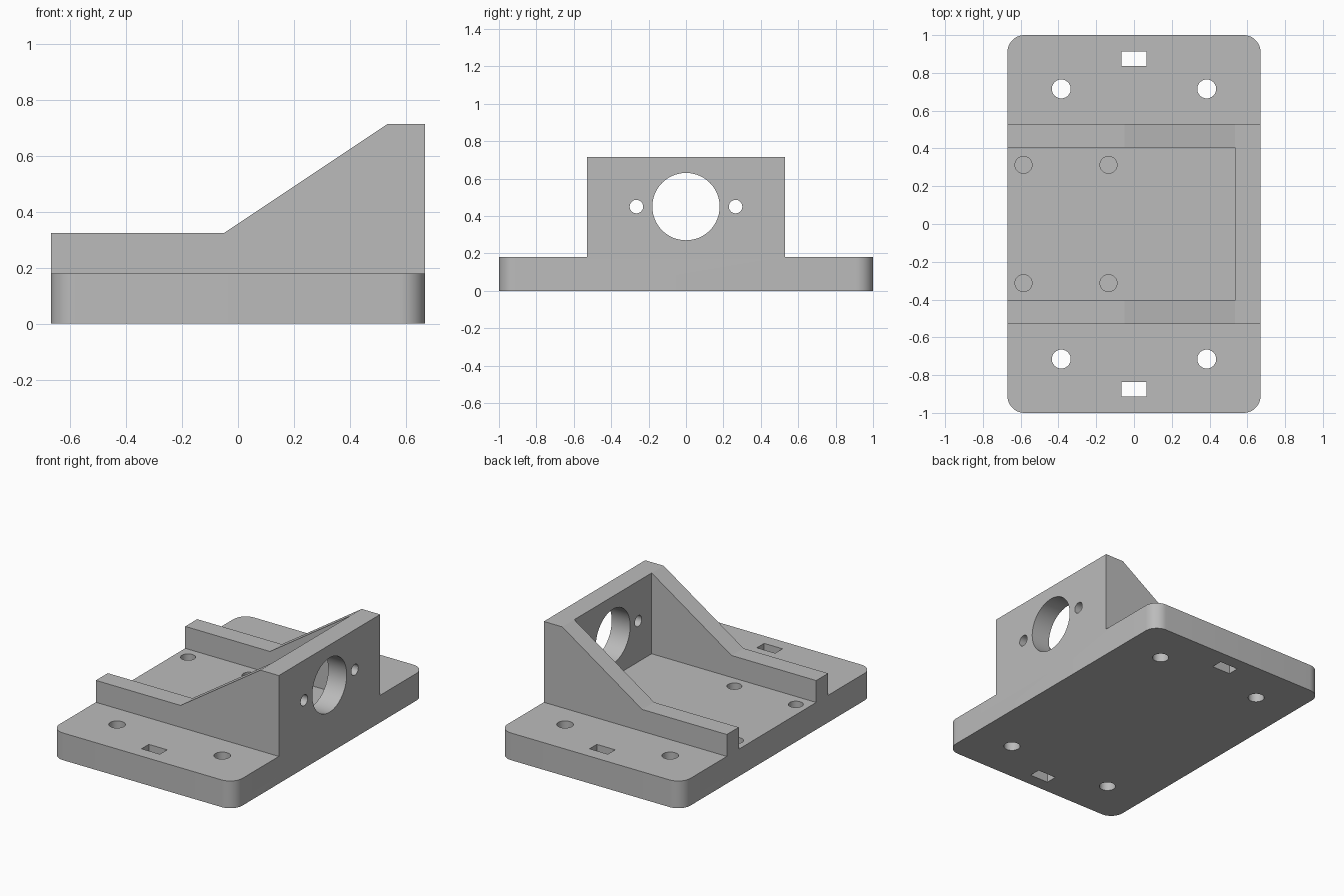
import bpy, bmesh, math
from mathutils import Matrix, Vector

if "Cube" in bpy.data.objects:
    bpy.data.objects.remove(bpy.data.objects["Cube"], do_unlink=True)

grey = bpy.data.materials.new("plain grey")
grey.use_nodes = True
colour = (0.5, 0.5, 0.5, 1)
grey.diffuse_color = colour
grey.node_tree.nodes["Principled BSDF"].inputs["Base Color"].default_value = colour

HALF_X, FLOOR = 0.67, 0.18


def add_object(name, bm):
    bmesh.ops.recalc_face_normals(bm, faces=bm.faces)
    mesh = bpy.data.meshes.new(name)
    bm.to_mesh(mesh)
    bm.free()
    mesh.materials.append(grey)
    obj = bpy.data.objects.new(name, mesh)
    bpy.context.collection.objects.link(obj)
    return obj


def box(name, low, high, corner=0):
    low, high = Vector(low), Vector(high)
    bm = bmesh.new()
    bmesh.ops.create_cube(bm, size=1)
    bmesh.ops.scale(bm, vec=high - low, verts=bm.verts)
    bmesh.ops.translate(bm, vec=(low + high) / 2, verts=bm.verts)
    if corner:
        upright = [e for e in bm.edges
                   if abs(e.verts[0].co.z - e.verts[1].co.z) > 0.01]
        bmesh.ops.bevel(bm, geom=upright, offset=corner, segments=12,
                        profile=0.5, affect='EDGES')
    return add_object(name, bm)


def cylinder(name, centre, radius, depth, axis='Z'):
    bm = bmesh.new()
    turn = Matrix.Rotation(math.pi / 2, 4, 'Y') if axis == 'X' else Matrix()
    bmesh.ops.create_cone(bm, cap_ends=True, segments=64, radius1=radius,
                          radius2=radius, depth=depth,
                          matrix=Matrix.Translation(centre) @ turn)
    return add_object(name, bm)


def prism(name, outline, half_width):
    bm = bmesh.new()
    face = bm.faces.new([bm.verts.new((x, -half_width, z)) for x, z in outline])
    side = bmesh.ops.extrude_face_region(bm, geom=[face])
    verts = [v for v in side["geom"] if isinstance(v, bmesh.types.BMVert)]
    bmesh.ops.translate(bm, vec=(0, 2 * half_width, 0), verts=verts)
    return add_object(name, bm)


def combine(target, tool, operation):
    mod = target.modifiers.new(operation.lower(), 'BOOLEAN')
    mod.operation, mod.solver, mod.object = operation, 'EXACT', tool
    bpy.context.view_layer.objects.active = target
    bpy.ops.object.modifier_apply(modifier=mod.name)
    bpy.data.objects.remove(tool, do_unlink=True)


# Sloped bracket, hollowed between its two side walls
bracket = prism("bracket", [(-HALF_X, 0.05), (-HALF_X, 0.325), (-0.05, 0.325),
                            (0.535, 0.715), (HALF_X, 0.715), (HALF_X, 0.05)], 0.53)
combine(bracket, box("pocket", (-1, -0.405, FLOOR), (0.535, 0.405, 1)), 'DIFFERENCE')

# Rounded base plate joined to the bracket
mount = box("motor_mount", (-HALF_X, -1, 0), (HALF_X, 1, FLOOR), corner=0.09)
combine(mount, bracket, 'UNION')

# Large bore and screw holes through the upright plate
for y, radius in ((0, 0.18), (-0.265, 0.036), (0.265, 0.036)):
    combine(mount, cylinder("bore", (0.6, y, 0.45), radius, 0.4, 'X'), 'DIFFERENCE')

for side in (-1, 1):
    # Through holes and slot in each flange
    for x in (-0.385, 0.385):
        combine(mount, cylinder("bolt_hole", (x, side * 0.715, 0.1), 0.05, 0.4),
                'DIFFERENCE')
    combine(mount, box("slot", (-0.067, side * 0.875 - 0.038, -0.1),
                       (0.067, side * 0.875 + 0.038, 0.3)), 'DIFFERENCE')
    # Blind holes in the pocket floor
    for x in (-0.585, -0.135):
        combine(mount, cylinder("blind_hole", (x, side * 0.313, FLOOR), 0.045, 0.2),
                'DIFFERENCE')

# Merge coplanar faces and keep edges crisp
bm = bmesh.new()
bm.from_mesh(mount.data)
bmesh.ops.remove_doubles(bm, verts=bm.verts, dist=0.0001)
bmesh.ops.dissolve_limit(bm, angle_limit=0.01, verts=bm.verts, edges=bm.edges)
bm.to_mesh(mount.data)
bm.free()
bpy.ops.object.select_all(action='DESELECT')
mount.select_set(True)
bpy.context.view_layer.objects.active = mount
bpy.ops.object.shade_smooth_by_angle(angle=math.radians(30))
